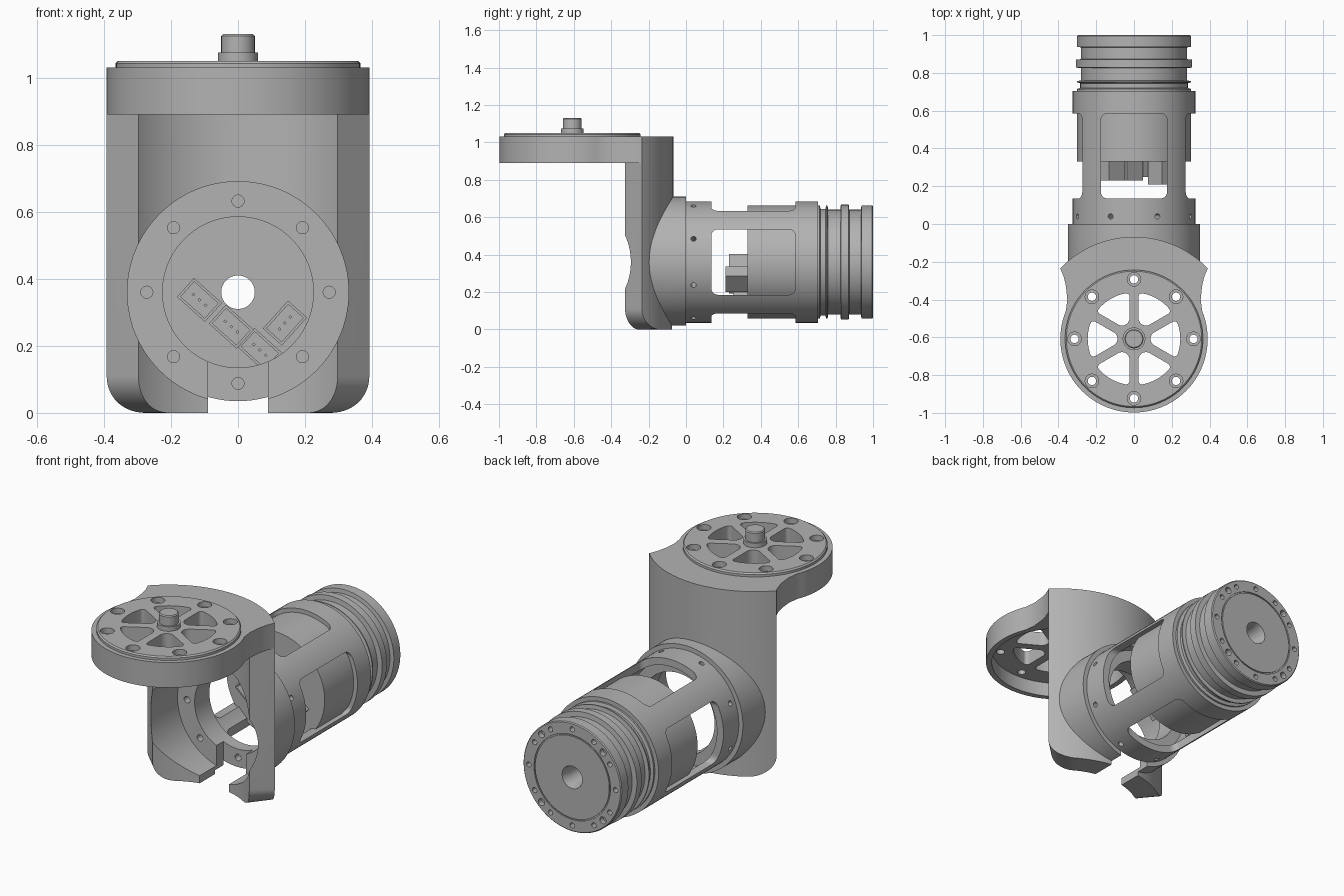
import bpy, bmesh, math
from math import sin, cos, pi, radians, asin, sqrt
from mathutils import Matrix, Vector

if "Cube" in bpy.data.objects:
    bpy.data.objects.remove(bpy.data.objects["Cube"], do_unlink=True)

grey = bpy.data.materials.new("machined_grey")
grey.use_nodes = True
grey.diffuse_color = (0.45, 0.45, 0.45, 1)
grey.node_tree.nodes["Principled BSDF"].inputs["Base Color"].default_value = grey.diffuse_color

AXIS_Z = 0.36     # height of the motor axis
HUB_Y = -0.608    # position of the vertical wheel axis
ALONG_Y = Matrix.Translation((0, 0, AXIS_Z)) @ Matrix.Rotation(-pi / 2, 4, 'X')
AT_HUB = Matrix.Translation((0, HUB_Y, 0))


def finish(name, bm, matrix=Matrix()):
    bmesh.ops.transform(bm, matrix=matrix, verts=bm.verts)
    bmesh.ops.recalc_face_normals(bm, faces=bm.faces)
    mesh = bpy.data.meshes.new(name)
    bm.to_mesh(mesh)
    bm.free()
    obj = bpy.data.objects.new(name, mesh)
    bpy.context.collection.objects.link(obj)
    mesh.materials.append(grey)
    return obj


def lathe(name, profile, matrix, closed=True):
    """Turn a (radius, height) profile about z, then place it."""
    bm = bmesh.new()
    vs = [bm.verts.new((r, 0, h)) for r, h in profile]
    pairs = list(zip(vs, vs[1:])) + ([(vs[-1], vs[0])] if closed else [])
    edges = [bm.edges.new(p) for p in pairs]
    bmesh.ops.spin(bm, geom=vs + edges, cent=(0, 0, 0), axis=(0, 0, 1),
                   angle=2 * pi, steps=96, use_duplicate=False)
    bmesh.ops.remove_doubles(bm, verts=bm.verts, dist=0.0001)
    return finish(name, bm, matrix)


def prism(name, outlines, low, high, matrix=Matrix(), bevel=0):
    """Extrude flat outlines along z, rounding the sharp upright corners."""
    bm = bmesh.new()
    for pts in outlines:
        face = bm.faces.new([bm.verts.new((x, y, low)) for x, y in pts])
        new = bmesh.ops.extrude_face_region(bm, geom=[face])["geom"]
        for v in new:
            if isinstance(v, bmesh.types.BMVert):
                v.co.z = high
    bmesh.ops.recalc_face_normals(bm, faces=bm.faces)
    if bevel:
        sharp = [e for e in bm.edges if e.calc_face_angle() > 0.6
                 and abs(e.verts[0].co.z - e.verts[1].co.z) > 0.001]
        bmesh.ops.bevel(bm, geom=sharp, offset=bevel, segments=5, profile=0.5, affect='EDGES')
    return finish(name, bm, matrix)


def rect(x0, x1, y0, y1):
    return [(x0, y0), (x1, y0), (x1, y1), (x0, y1)]


def rods(name, specs, segs=24):
    """Several cylinders in one mesh: (start, end, radius)."""
    bm = bmesh.new()
    for a, b, r in specs:
        a, b = Vector(a), Vector(b)
        m = Matrix.Translation((a + b) / 2) @ (b - a).to_track_quat('Z', 'Y').to_matrix().to_4x4()
        bmesh.ops.create_cone(bm, cap_ends=True, segments=segs, radius1=r, radius2=r,
                              depth=(b - a).length, matrix=m)
    return finish(name, bm)


def boolean(obj, tool, op='DIFFERENCE', keep=False):
    mod = obj.modifiers.new("bool", 'BOOLEAN')
    mod.operation, mod.object, mod.solver = op, tool, 'EXACT'
    bpy.context.view_layer.update()
    mesh = bpy.data.meshes.new_from_object(obj.evaluated_get(bpy.context.evaluated_depsgraph_get()))
    obj.modifiers.clear()
    obj.data = mesh
    if not keep:
        bpy.data.objects.remove(tool, do_unlink=True)


def polar(r, deg):
    return r * cos(radians(deg)), r * sin(radians(deg))


def axial(r, deg, y):
    x, z = polar(r, deg)
    return x, y, AXIS_Z + z


# Curved upright wall with rounded lower corners
bm = bmesh.new()
cols, half, corner = 64, 46.5, 16
rows = []
for i in range(cols + 1):
    t = -half * cos(pi * i / cols)
    u = max(0, (abs(t) - half + corner) / corner)
    bottom = 0.11 * (1 - sqrt(max(0, 1 - u * u)))
    ring = []
    for r, z in ((0.41, bottom), (0.41, 1.03), (0.54, 1.03), (0.54, bottom)):
        x, y = polar(r, 90 - t)
        ring.append(bm.verts.new((x, y + HUB_Y, z)))
    rows.append(ring)
for a, b in zip(rows, rows[1:]):
    for k in range(4):
        bm.faces.new((a[k], a[k - 1], b[k - 1], b[k]))
bm.faces.new(rows[0])
bm.faces.new(rows[-1])
bracket = finish("bracket", bm)

# Top collar, its blend into the wall, and the round boss behind
side = [(0.362, -0.47), (0.353, -0.40), (0.36, -0.33), (0.372, -0.28), (0.388, -0.24), (0.2, -0.15)]
blend = side + [(-x, y) for x, y in reversed(side)]
boolean(bracket, prism("blend", [blend], 0.89, 1.03), 'UNION')
boolean(bracket, rods("collar", [((0, HUB_Y, 0.89), (0, HUB_Y, 1.03), 0.39)], 96), 'UNION')
boolean(bracket, rods("boss", [((0, -0.2, AXIS_Z), (0, 0, AXIS_Z), 0.35)], 96), 'UNION')

# Bores, cable slot and screw holes in the bracket
boolean(bracket, rods("collar_bore", [((0, HUB_Y, 0.8), (0, HUB_Y, 1.1), 0.36)], 96))
boolean(bracket, rods("counterbore", [((0, -0.6, AXIS_Z), (0, -0.06, AXIS_Z), 0.33)], 96))
boolean(bracket, rods("bore", [((0, -0.3, AXIS_Z), (0, 0.1, AXIS_Z), 0.225)], 96))
boolean(bracket, prism("slot", [rect(-0.09, 0.09, -0.6, 0.1)], -0.1, 0.25))
face_holes = rods("face_holes", [(axial(0.272, 45 * k, -0.2), axial(0.272, 45 * k, 0.06), 0.018)
                                 for k in range(8)])
boolean(bracket, face_holes, keep=True)

# Spoked wheel with hub
wheel = lathe("spoked_wheel", [(0, 0.97), (0.365, 0.97), (0.365, 1.043), (0.358, 1.05), (0.06, 1.05),
                               (0.06, 1.075), (0.05, 1.075), (0.05, 1.125), (0.045, 1.13), (0, 1.13)],
              AT_HUB, closed=False)
windows = []
for k in range(6):
    spread = {r: 30 - math.degrees(asin(0.024 / r)) for r in (0.09, 0.245)}
    arc = [polar(0.245, 60 * k + spread[0.245] * j / 5) for j in range(-5, 6)]
    windows.append(arc + [polar(0.09, 60 * k + s * spread[0.09]) for s in (1, -1)])
boolean(wheel, prism("wheel_windows", windows, 0.9, 1.2, AT_HUB, 0.022))
for name, r, low in (("bolt_holes", 0.022, 0.9), ("bolt_seats", 0.036, 1.02)):
    spots = [polar(0.315, 45 * k) for k in range(8)]
    boolean(wheel, rods(name, [((x, y + HUB_Y, low), (x, y + HUB_Y, 1.2), r) for x, y in spots]))

# Motor housing: tube with four rounded windows and radial screw holes
housing = lathe("motor_housing", [(0.225, 0), (0.325, 0), (0.325, 0.705), (0.285, 0.705),
                                  (0.285, 0.07), (0.225, 0.07)], ALONG_Y)
for turn in (0, pi / 2):
    m = Matrix.Translation((0, 0, AXIS_Z)) @ Matrix.Rotation(turn, 4, 'Y')
    boolean(housing, prism("housing_window", [rect(-0.175, 0.175, 0.135, 0.585)], -1, 1, m, 0.035))
boolean(housing, face_holes)
boolean(housing, rods("radial_holes", [(axial(0.26, 22.5 + 45 * k, 0.04), axial(0.4, 22.5 + 45 * k, 0.04), 0.014)
                                       for k in range(8)]))

# Motor body with grooved rear drum
motor = lathe("motor", [(0.05, 0.33), (0.302, 0.33), (0.302, 0.715), (0.285, 0.72), (0.285, 0.745),
                        (0.302, 0.75), (0.302, 0.757), (0.28, 0.76), (0.28, 0.825), (0.307, 0.828),
                        (0.307, 0.87), (0.28, 0.873), (0.28, 0.935), (0.302, 0.938), (0.302, 0.995),
                        (0.297, 1.0), (0.235, 1.0), (0.235, 0.994), (0.228, 0.994), (0.228, 1.0),
                        (0.062, 1.0), (0.05, 0.95)], ALONG_Y)
rear = [(30 * k, 0.014) for k in range(12)] + [(45 + 90 * k, 0.019) for k in range(4)]
boolean(motor, rods("rear_holes", [(axial(0.267, d, 0.97), axial(0.267, d, 1.1), r) for d, r in rear]))

# Cable sockets on the motor's front face, each with a recess and pins
for i, (x, z, deg, low) in enumerate([(-0.115, 0.337, 42, 0.23), (-0.02, 0.257, 42, 0.23),
                                      (0.065, 0.188, 42, 0.25), (0.14, 0.268, 132, 0.21)]):
    m = Matrix.Translation((x, 0, z)) @ Matrix.Rotation(radians(deg), 4, 'Y') @ Matrix.Rotation(-pi / 2, 4, 'X')
    socket = prism(f"socket_{i + 1}", [rect(-0.056, 0.056, -0.038, 0.038)], low, 0.335, m)
    boolean(socket, prism("recess", [rect(-0.048, 0.048, -0.03, 0.03)], low - 0.1, low + 0.06, m))
    pins = [rect(c - 0.004, c + 0.004, -0.004, 0.004) for c in (-0.024, 0, 0.024)]
    prism(f"pins_{i + 1}", pins, low + 0.01, 0.33, m)

# Smooth the round surfaces and keep hard edges
bpy.ops.object.select_all(action='DESELECT')
for obj in (bracket, wheel, housing, motor):
    obj.select_set(True)
    bpy.context.view_layer.objects.active = obj
bpy.ops.object.shade_smooth_by_angle(angle=radians(30))
